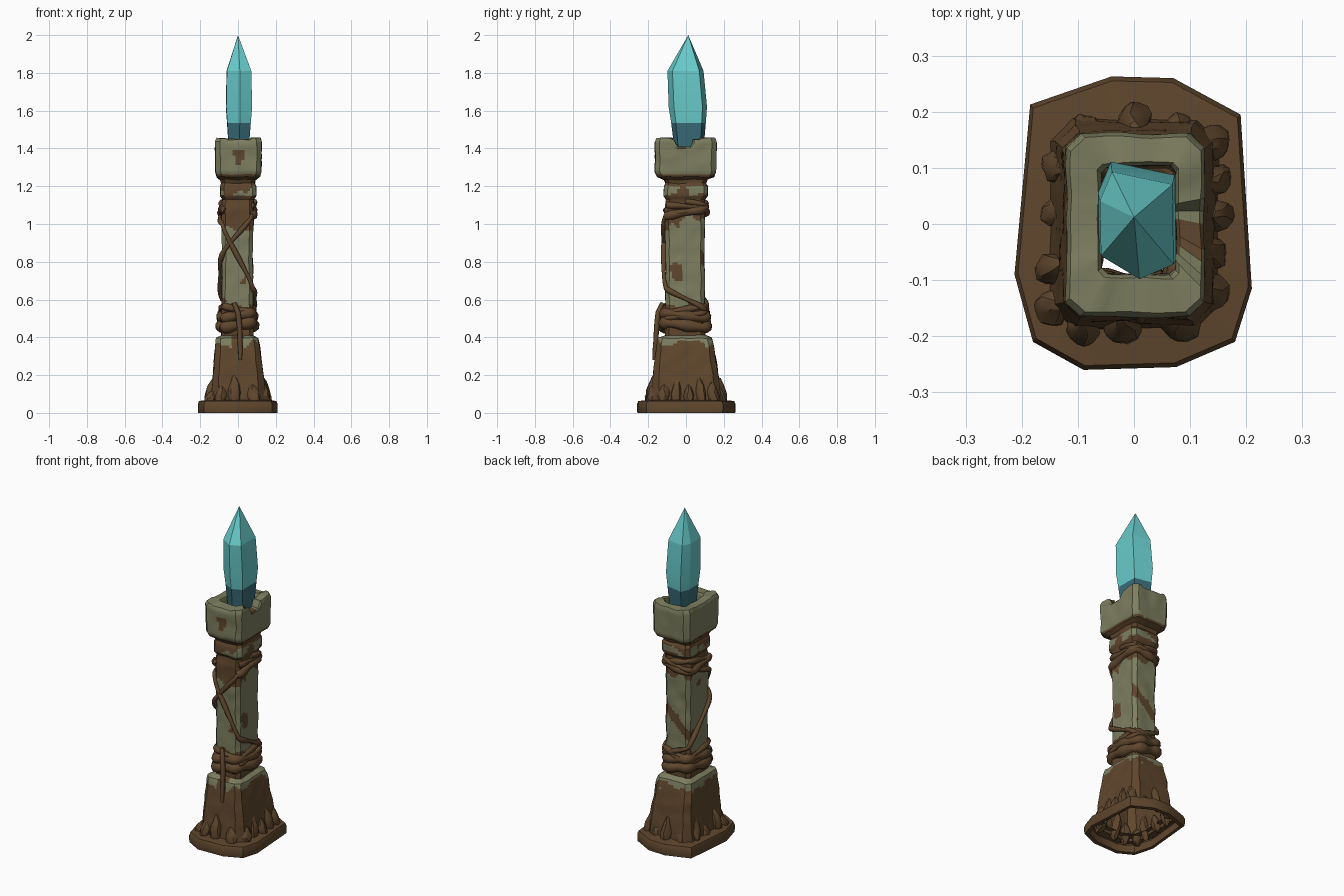
import bpy, bmesh, math, random
from mathutils import Vector, noise

random.seed(4)
if "Cube" in bpy.data.objects:
    bpy.data.objects.remove(bpy.data.objects["Cube"])


def material(name, rgb):
    m = bpy.data.materials.new(name)
    m.use_nodes = True
    m.diffuse_color = (*rgb, 1)
    bsdf = m.node_tree.nodes["Principled BSDF"]
    bsdf.inputs["Base Color"].default_value = (*rgb, 1)
    bsdf.inputs["Roughness"].default_value = 0.8
    return m


BROWN = material("earth_brown", (0.115, 0.062, 0.026))
STONE = material("mossy_stone", (0.205, 0.21, 0.115))
CYAN = material("crystal_cyan", (0.14, 0.60, 0.60))
TEAL = material("crystal_teal", (0.04, 0.15, 0.19))


def finish(name, bm, mats, rule=None, angle=35):
    """Turn a bmesh into an object, colouring its faces by a rule."""
    for f in bm.faces:
        if rule:
            f.material_index = rule(f.calc_center_median())
    mesh = bpy.data.meshes.new(name)
    bm.to_mesh(mesh)
    bm.free()
    for m in mats:
        mesh.materials.append(m)
    ob = bpy.data.objects.new(name, mesh)
    bpy.context.collection.objects.link(ob)
    bpy.ops.object.select_all(action="DESELECT")
    ob.select_set(True)
    bpy.context.view_layer.objects.active = ob
    bpy.ops.object.shade_smooth_by_angle(angle=math.radians(angle))
    return ob


def loft(rings, warp=None):
    """Skin a stack of rings that share a point count."""
    bm = bmesh.new()
    rows = [[bm.verts.new(warp(p) if warp else p) for p in r] for r in rings]
    for a, b in zip(rows, rows[1:]):
        for i in range(len(a)):
            j = (i + 1) % len(a)
            bm.faces.new((a[i], a[j], b[j], b[i]))
    return bm


def box_ring(z, x0, x1, y0, y1, c=0.02, n=12):
    """Rectangle with cut corners, each long side split n times."""
    corners = [(x0 + c, y0), (x1 - c, y0), (x1, y0 + c), (x1, y1 - c),
               (x1 - c, y1), (x0 + c, y1), (x0, y1 - c), (x0, y0 + c)]
    pts = []
    for i, a in enumerate(corners):
        a, b = Vector((*a, z)), Vector((*corners[(i + 1) % 8], z))
        k = n if i % 2 == 0 else 2
        pts += [a.lerp(b, t / k) for t in range(k)]
    return pts


def box_loft(sections, warp=None, step=0.013):
    rings = [box_ring(*s) for s in sections]
    dense = [rings[0]]
    for a, b in zip(rings, rings[1:]):
        k = max(1, round(abs(b[0].z - a[0].z) / step))
        dense += [[p.lerp(q, t / k) for p, q in zip(a, b)] for t in range(1, k + 1)]
    return loft(dense, warp)


def worn(p):
    return p + noise.noise_vector(p * 14) * 0.005


def blot(p, scale=14):
    return noise.noise(p * scale + Vector((3, 7, 1)))


# Irregular foot slab, open underneath
outline = [(-.185, .213), (-.04, .263), (.07, .26), (.19, .195), (.21, -.115),
           (.18, -.21), (.075, -.255), (-.09, -.26), (-.18, -.21), (-.213, -.09)]
outline.reverse()
slab = [[Vector((x * s, y * s, z)) for x, y in outline] for s, z in
        ((.9, .045), (.9, 0), (.99, 0), (1, .015), (1, .045), (.97, .063), (.62, .072))]
bm = loft(slab)
bmesh.ops.recalc_face_normals(bm, faces=bm.faces)
finish("foot_slab", bm, [BROWN])

# Tapered pedestal, stone showing along its top edge
finish("pedestal", box_loft([
    (.05, -.152, .152, -.188, .188, .04), (.12, -.14, .145, -.18, .182, .035),
    (.25, -.128, .128, -.17, .165, .03), (.37, -.118, .112, -.155, .143, .025),
    (.395, -.114, .106, -.147, .136, .025), (.415, -.08, .075, -.10, .095, .02)], worn),
    [BROWN, STONE],
    lambda p: int(p.z > .365 - .05 * blot(p) + (.07 if abs(p.x) < .03 and p.y < 0 else 0)))


# Hollow shaft with earth stains
def shaft_rule(p):
    if p.z < .57 + .04 * blot(p):
        return 0
    if p.z > 1.10:
        return int(1.155 < p.z < 1.205 and blot(p, 18) > .0)
    if p.y < -.085 and p.z > .97 and p.x > -.025:
        return 0
    if p.y > .08 and abs(p.z - .75 - p.x) < .035:
        return 0
    return int(p.z < 1.03 + .08 * blot(p) and blot(p, 11) > -.42)


finish("shaft", box_loft([
    (.39, -.088, .08, -.11, .10), (.56, -.088, .08, -.11, .10), (.62, -.085, .08, -.107, .098),
    (.85, -.085, .078, -.107, .097), (1.08, -.09, .082, -.112, .10),
    (1.13, -.083, .083, -.105, .10), (1.15, -.096, .094, -.117, .115),
    (1.20, -.095, .094, -.115, .115), (1.215, -.088, .088, -.108, .105),
    (1.25, -.098, .098, -.125, .12)], worn), [BROWN, STONE], shaft_rule)


# Hollow square cap with a chipped side
def chip(p):
    q = worn(p)
    if p.z > 1.38:
        if p.x > .04 and -.06 < p.y < .025:
            q.z -= .04 * (p.z - 1.38) / .07
        elif min(abs(p.x), abs(p.y)) > .07:
            q.z += .008
    return q


def cap_rule(p):
    patch = p.y < -.14 and 1.31 < p.z < 1.39 and abs(p.x - .005) < .012 + (p.z - 1.31) * .3
    gap = p.x > .07 and -.055 < p.y < .01 and p.z > 1.40
    return int(not (patch or gap or p.z < 1.262 + .012 * blot(p)))


finish("cap", box_loft([
    (1.235, -.095, .095, -.12, .115), (1.25, -.112, .115, -.15, .148, .025),
    (1.275, -.119, .122, -.162, .158, .025), (1.43, -.12, .125, -.165, .163, .025),
    (1.447, -.113, .118, -.157, .156, .025), (1.45, -.066, .08, -.096, .11, .01),
    (1.44, -.06, .075, -.09, .104, .01), (1.25, -.06, .075, -.09, .104, .01)], chip),
    [BROWN, STONE], cap_rule)

# Faceted crystal with a dark root
section = [(-.06, -.05), (.01, -.092), (.072, -.065), (.07, .08), (-.04, .103), (-.062, .05)]
rings = [[Vector((x * s, y * s + dy, z)) for x, y in section] for s, z, dy in
         ((.78, 1.38, .01), (.86, 1.46, .01), (.94, 1.535, .008), (1.04, 1.62, .004), (.98, 1.81, -.008))]
bm = loft(rings + [[Vector((0, .012, 2))] * 6])
bmesh.ops.remove_doubles(bm, verts=bm.verts, dist=.0005)
bmesh.ops.holes_fill(bm, edges=[e for e in bm.edges if e.is_boundary])
bmesh.ops.recalc_face_normals(bm, faces=bm.faces)
finish("crystal", bm, [TEAL, CYAN], lambda p: int(p.z > 1.53), 12)

# Pointed rocks leaning on the pedestal
spots = [(0, .185, .19), (.08, .17, .13), (.14, .145, .17), (.145, .08, .19), (.15, .015, .15),
         (.135, -.05, .19), (.135, -.12, .16), (.085, -.175, .16), (-.02, -.18, .2),
         (-.09, -.185, .15), (-.145, -.15, .12), (-.145, -.08, .18), (-.135, .02, .13),
         (-.135, .1, .19), (-.085, .165, .15)]
bm = bmesh.new()
for x, y, top in spots:
    made = bmesh.ops.create_icosphere(bm, subdivisions=2, radius=1)["verts"]
    w = random.uniform(.027, .036)
    for v in made:
        c = v.co + noise.noise_vector(v.co * 1.3 + Vector((x, y, 0)) * 40) * .25
        taper = 1 - .3 * max(0, c.z)
        mid, half = (top + .03) / 2, (top - .03) / 2
        v.co = Vector((x + c.x * w * taper - x * .07 * c.z,
                       y + c.y * w * taper - y * .07 * c.z, max(.025, mid + c.z * half)))
finish("base_rocks", bm, [BROWN], None, 25)


# Vines: side 0-1 front, 1-2 left, 2-3 back, 3-4 right, wrapping round
def wrap(u, z, hx=.088, hy=.11):
    side, t = math.floor(u) % 4, (u % 1) * 2 - 1
    x, y = [(t, -1), (1, t), (-t, 1), (-1, -t)][side]
    k = (x ** 6 + y ** 6) ** (1 / 6)
    return Vector((x / k * hx * 1.03 - .003, y / k * hy * 1.03 - .005, z))


def vine(name, points, radius):
    cu = bpy.data.curves.new(name, "CURVE")
    cu.dimensions = "3D"
    cu.bevel_depth = radius
    cu.bevel_resolution = 2
    cu.use_fill_caps = True
    sp = cu.splines.new("POLY")
    sp.points.add(len(points) - 1)
    for i, (dst, p) in enumerate(zip(sp.points, points)):
        dst.co = (*p, 1)
        dst.radius = 1 + .2 * math.sin(i * .9)
    sp.use_smooth = True
    cu.materials.append(BROWN)
    bpy.context.collection.objects.link(bpy.data.objects.new(name, cu))


def wrapped_vine(name, keys, radius, **size):
    pts = []
    for (u, z), (v, w) in zip(keys, keys[1:]):
        k = max(1, round(abs(v - u) * 10))
        pts += [wrap(u + (v - u) * t / k, z + (w - z) * t / k, **size) for t in range(k)]
    vine(name, pts + [wrap(*keys[-1], **size)], radius)


wrapped_vine("falling_vine", [(2.2, 1.09), (1, 1.05), (0, .84), (-1, .60), (-2, .53), (-3, .5)], .013)
wrapped_vine("crossing_vine", [(-2.5, 1.12), (-1, 1.07), (0, 1.0), (1, .66), (2, .55), (3.5, .5)], .013)
wrapped_vine("upper_binding", [(.95, 1.04), (2, 1.08), (3, 1.05), (4, 1.08)], .022, hx=.08, hy=.104)
wrapped_vine("top_binding", [(1, 1.10), (2, 1.09), (3, 1.12), (4.1, 1.07)], .016, hx=.08, hy=.104)
for name, low, high, r in (("lower_binding", .45, .48, .03), ("middle_binding", .50, .53, .026),
                           ("slack_binding", .565, .53, .017)):
    wrapped_vine(name, [(0, low), (1, high), (2, low), (3, high), (4, low)], r, hx=.08, hy=.106)
vine("hanging_vine", [Vector(p) for p in ((-.02, -.125, .58), (.0, -.148, .53), (.008, -.155, .46),
     (.01, -.16, .38), (.012, -.167, .32), (.012, -.168, .28))], .012)
